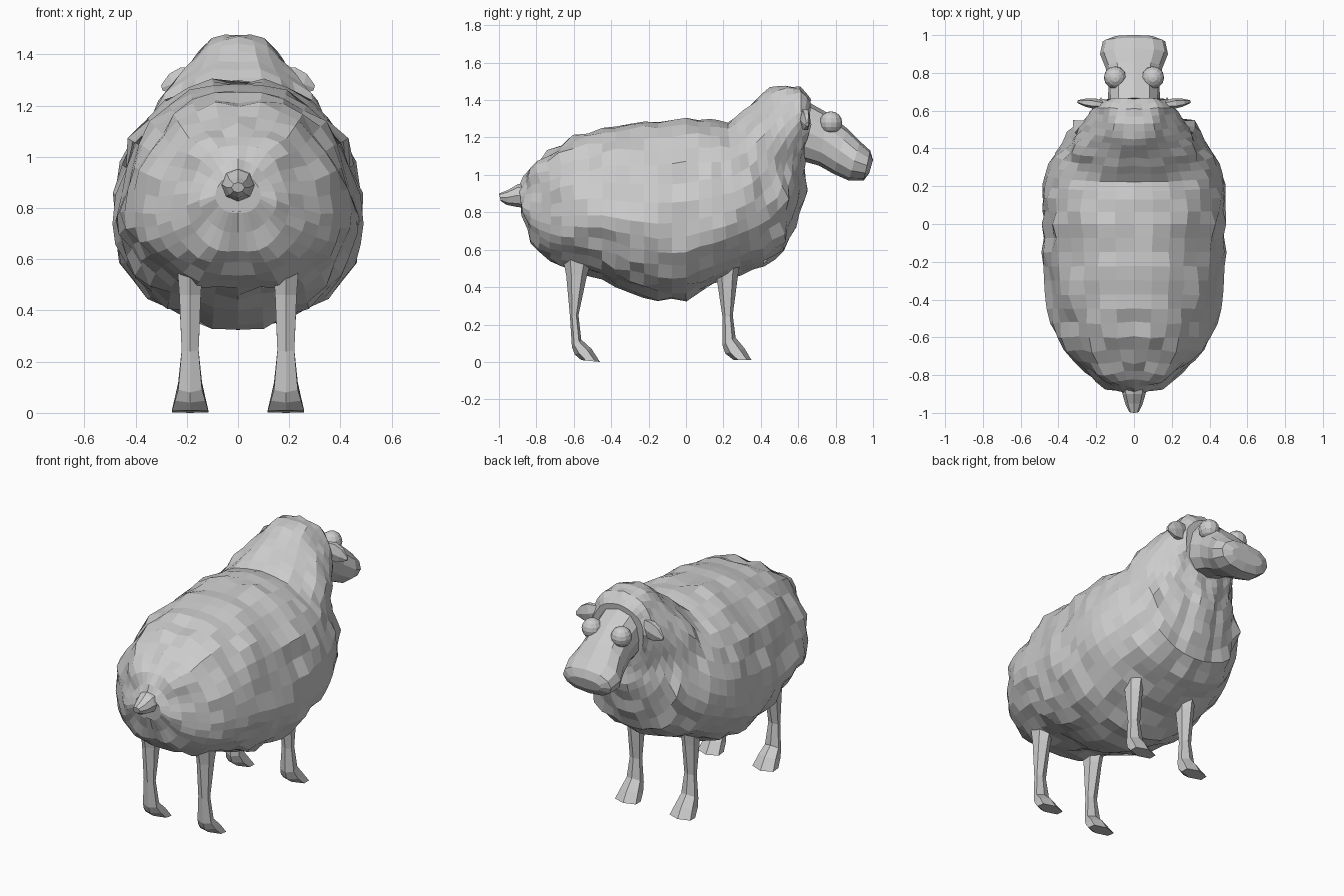
import bpy, bmesh, math
from mathutils import Vector, noise


def make_object(name, bm):
    bmesh.ops.recalc_face_normals(bm, faces=bm.faces)
    me = bpy.data.meshes.new(name)
    bm.to_mesh(me)
    bm.free()
    ob = bpy.data.objects.new(name, me)
    bpy.context.collection.objects.link(ob)
    return ob


def loft(name, rings, sides, cx=0.0, square=1.0, steps=1, puff=None):
    """Skin rings of (low y, low z, high y, high z, half width[, height of widest point 0-1])."""
    rings = [tuple(r) + (0.5,) * (6 - len(r)) for r in rings]
    full = []
    for a, b in zip(rings, rings[1:]):
        for s in range(steps):
            full.append([p + (q - p) * s / steps for p, q in zip(a, b)])
    full.append(rings[-1])
    bm = bmesh.new()
    loops = []
    for y0, z0, y1, z1, w, widest in full:
        low, high = Vector((cx, y0, z0)), Vector((cx, y1, z1))
        mid = low.lerp(high, widest)
        loop = []
        for i in range(sides):
            t = 2 * math.pi * i / sides
            c, s = math.cos(t), math.sin(t)
            end = high if c > 0 else low
            x = math.copysign(abs(s) ** square, s) * w
            loop.append(bm.verts.new(mid.lerp(end, abs(c)) + Vector((x, 0, 0))))
        loops.append(loop)
    for a, b in zip(loops, loops[1:]):
        for i in range(sides):
            j = (i + 1) % sides
            bm.faces.new((a[i], a[j], b[j], b[i]))
    bm.faces.new(loops[0])
    bm.faces.new(loops[-1])
    bmesh.ops.recalc_face_normals(bm, faces=bm.faces)
    if puff:
        bm.normal_update()
        moves = [(v, v.normal * puff(v.co)) for v in bm.verts]
        for v, m in moves:
            v.co += m
    return make_object(name, bm)


def wool(co):
    # rounded tufts, the same on both sides, deeper on the chest, smooth on the hood
    p = Vector((abs(co.x), co.y, co.z))
    d = noise.voronoi(p * 6.5)[0][0]
    if co.y > 0.35 and co.z > 1.28:
        amp = 0.03
    else:
        amp = 0.08 if co.y > 0.42 and co.z < 1.1 else 0.06
    return amp * (0.43 - d) + 0.012 * noise.noise(p * 14)


# Woolly body, neck and hood in one skin
loft("woolly_body", [
    (-0.87, 0.78, -0.91, 0.93, 0.09, 0.45),
    (-0.83, 0.62, -0.84, 1.06, 0.20, 0.43),
    (-0.73, 0.53, -0.74, 1.13, 0.335, 0.41),
    (-0.60, 0.475, -0.60, 1.21, 0.415, 0.42),
    (-0.45, 0.44, -0.45, 1.26, 0.455, 0.42),
    (-0.30, 0.37, -0.30, 1.29, 0.475, 0.42),
    (-0.15, 0.325, -0.15, 1.31, 0.485, 0.42),
    (0.00, 0.335, 0.00, 1.315, 0.495, 0.42),
    (0.15, 0.405, 0.13, 1.30, 0.495, 0.42),
    (0.30, 0.47, 0.22, 1.29, 0.47, 0.42),
    (0.42, 0.51, 0.30, 1.35, 0.425, 0.42),
    (0.54, 0.58, 0.38, 1.42, 0.355, 0.44),
    (0.59, 0.72, 0.45, 1.465, 0.295, 0.48),
    (0.62, 0.87, 0.53, 1.475, 0.25, 0.52),
    (0.64, 0.97, 0.61, 1.47, 0.215, 0.58),
    (0.645, 1.06, 0.665, 1.41, 0.17, 0.60),
], 32, square=0.97, steps=2, puff=wool)

# Face with a broad muzzle
loft("head", [
    (0.60, 1.08, 0.60, 1.42, 0.14),
    (0.71, 1.05, 0.76, 1.33, 0.135),
    (0.79, 1.005, 0.86, 1.25, 0.15),
    (0.87, 0.97, 0.93, 1.18, 0.18),
    (0.95, 0.97, 0.985, 1.13, 0.165),
    (0.98, 1.01, 1.00, 1.08, 0.11),
], 12, square=0.75)

# Tail
loft("tail", [
    (-0.84, 0.82, -0.84, 0.96, 0.075),
    (-0.91, 0.83, -0.90, 0.95, 0.06),
    (-0.96, 0.84, -0.95, 0.92, 0.045),
    (-0.99, 0.86, -1.00, 0.90, 0.025),
], 8)

# Rings run down each leg as back point, front point, half width
front_leg = [
    (0.15, 0.54, 0.29, 0.54, 0.055),
    (0.165, 0.44, 0.275, 0.44, 0.047),
    (0.195, 0.24, 0.25, 0.25, 0.037),
    (0.195, 0.09, 0.265, 0.13, 0.052),
    (0.21, 0.045, 0.315, 0.07, 0.066),
    (0.255, 0.01, 0.35, 0.01, 0.08),
]
back_leg = [
    (-0.66, 0.56, -0.50, 0.56, 0.055),
    (-0.64, 0.46, -0.53, 0.46, 0.047),
    (-0.62, 0.24, -0.575, 0.25, 0.037),
    (-0.61, 0.08, -0.56, 0.12, 0.052),
    (-0.595, 0.04, -0.505, 0.07, 0.066),
    (-0.56, 0.01, -0.46, 0.00, 0.08),
]

for side, sx in (("left", -1), ("right", 1)):
    loft(side + "_front_leg", front_leg, 6, cx=sx * 0.187, square=0.8)
    loft(side + "_back_leg", back_leg, 6, cx=sx * 0.187, square=0.8)

    # Eyes
    bm = bmesh.new()
    bmesh.ops.create_uvsphere(bm, u_segments=12, v_segments=8, radius=0.06)
    eye = make_object(side + "_eye", bm)
    eye.location = (sx * 0.10, 0.775, 1.28)

    # Ears: pointed leaves drooping outward; distance out, thickness, half height
    bm = bmesh.new()
    loops = []
    for out, thick, tall in ((0, 0.018, 0.04), (0.06, 0.028, 0.062), (0.11, 0.022, 0.05), (0.155, 0.008, 0.012)):
        loops.append([bm.verts.new((sx * out, thick * math.cos(k * math.pi / 3),
                                    tall * math.sin(k * math.pi / 3))) for k in range(6)])
    for a, b in zip(loops, loops[1:]):
        for k in range(6):
            bm.faces.new((a[k], a[k - 1], b[k - 1], b[k]))
    bm.faces.new(loops[0])
    bm.faces.new(loops[-1])
    ear = make_object(side + "_ear", bm)
    ear.location = (sx * 0.15, 0.63, 1.315)
    ear.rotation_euler = (0, sx * 0.3, sx * 0.12)
